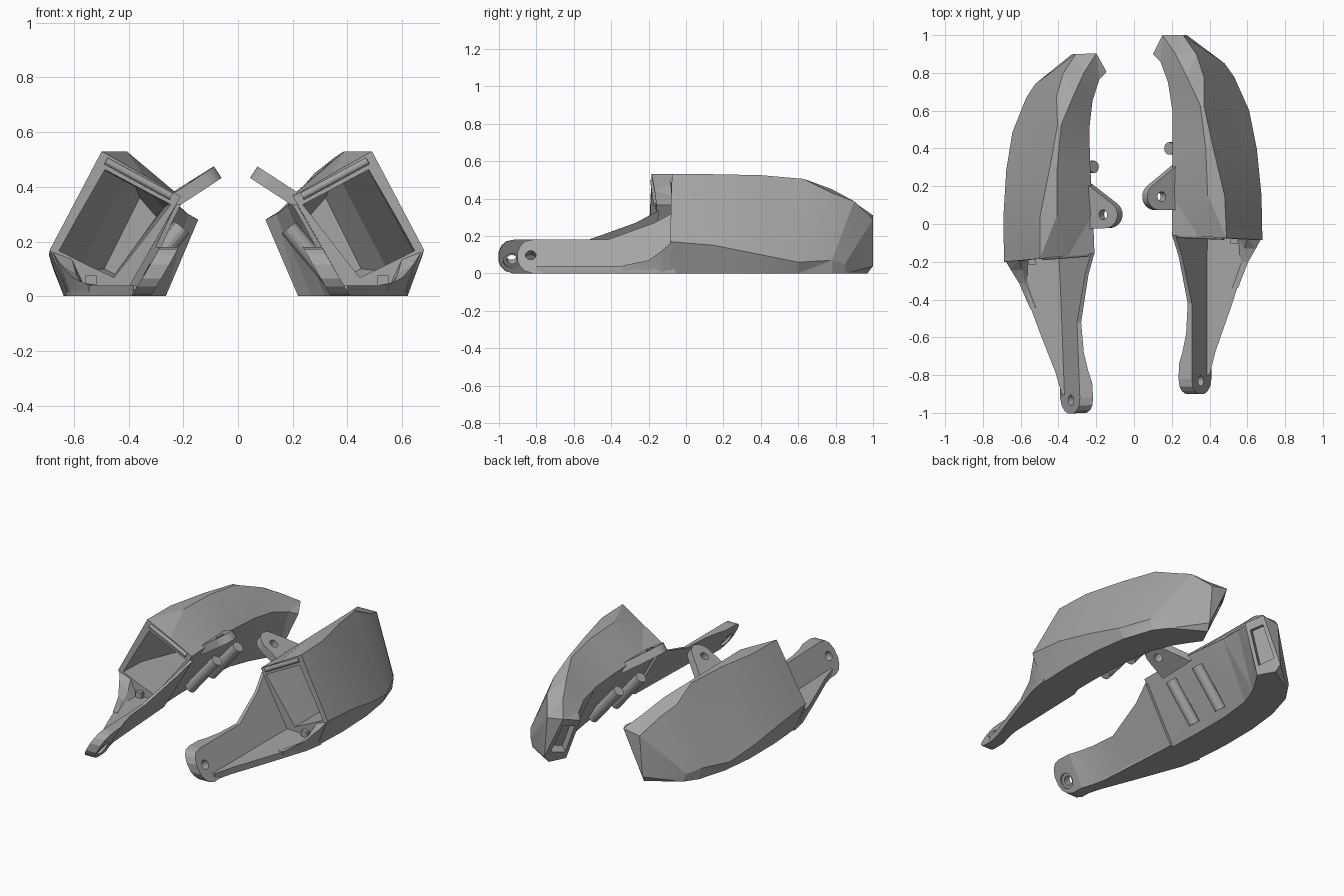
import bpy, bmesh, math
from mathutils import Vector, Matrix

cube = bpy.data.objects.get("Cube")
if cube:
    bpy.data.objects.remove(cube)

grey = bpy.data.materials.new("mid_grey")
grey.use_nodes = True
GREY = (0.38, 0.38, 0.38, 1)
grey.diffuse_color = GREY
grey.node_tree.nodes["Principled BSDF"].inputs["Base Color"].default_value = GREY

LEAN = math.tan(math.radians(30))   # slope shared by inner wall and arm
parts = []


def make(name, bm):
    """Turn a bmesh into a grey object with clean normals."""
    bmesh.ops.recalc_face_normals(bm, faces=bm.faces)
    mesh = bpy.data.meshes.new(name)
    bm.to_mesh(mesh)
    bm.free()
    mesh.materials.append(grey)
    obj = bpy.data.objects.new(name, mesh)
    bpy.context.collection.objects.link(obj)
    return obj


def loft(name, stations, split_end=None):
    """Skin matching point rings; split_end gives the faces of a creased last cap."""
    bm = bmesh.new()
    rings = [[bm.verts.new(p) for p in ring] for ring in stations]
    count = len(rings[0])
    for a, b in zip(rings, rings[1:]):
        for i in range(count):
            j = (i + 1) % count
            bm.faces.new((a[i], a[j], b[j], b[i]))
    bm.faces.new(rings[0])
    for cap in split_end or [range(count)]:
        bm.faces.new([rings[-1][i] for i in cap])
    bmesh.ops.triangulate(bm, faces=bm.faces)
    return make(name, bm)


def rod(name, start, end, radius, sides=24):
    """Cylinder between two points."""
    start, end = Vector(start), Vector(end)
    axis = end - start
    place = Matrix.Translation((start + end) / 2) @ axis.to_track_quat("Z", "Y").to_matrix().to_4x4()
    bm = bmesh.new()
    bmesh.ops.create_cone(bm, cap_ends=True, segments=sides, radius1=radius,
                          radius2=radius, depth=axis.length, matrix=place)
    return make(name, bm)


def cut(obj, cutters):
    """Subtract the cutters, then discard them."""
    for c in cutters:
        c.hide_render = True
        mod = obj.modifiers.new("cut", "BOOLEAN")
        mod.operation, mod.solver, mod.object = "DIFFERENCE", "EXACT", c
    graph = bpy.context.evaluated_depsgraph_get()
    mesh = bpy.data.meshes.new_from_object(obj.evaluated_get(graph))
    obj.modifiers.clear()
    obj.data = mesh
    for c in cutters:
        bpy.data.objects.remove(c)
    return obj


# Faceted shell, described by its long ridges from front to tip
inner_top = [(.2, -.06, .365), (.2, .15, .37), (.205, .4, .36), (.203, .6, .345),
             (.18, .75, .33), (.14, .86, .3), (.1, .9, .28)]
roof_inner = [(.34, -.065, .445), (.39, .15, .53), (.38, .4, .525), (.35, .63, .505),
              (.28, .78, .45), (.22, .9, .38), (.15, 1, .31)]
roof_outer = [(.49, -.075, .53), (.48, .15, .53), (.42, .4, .525), (.37, .63, .505),
              (.37, .78, .43), (.33, .9, .385), (.26, 1, .29)]
waist = [(.68, -.085, .17), (.675, .15, .15), (.65, .4, .1), (.61, .6, .06),
         (.53, .78, .07), (.48, .85, .05), (.28, 1, .04)]
base_outer = [(.61, -.085, 0), (.62, .15, 0), (.61, .4, 0), (.58, .6, 0),
              (.52, .78, 0), (.46, .86, 0), (.27, .97, 0)]
base_inner = [(.41, -.07, 0), (.41, .15, 0), (.4, .4, 0), (.37, .6, 0),
              (.32, .72, 0), (.27, .8, 0), (.22, .87, 0)]
shell = loft("shell", list(zip(inner_top, roof_inner, roof_outer, waist, base_outer, base_inner)),
             split_end=[(0, 1, 3, 4, 5), (1, 2, 3)])

# Tilted rectangular pocket, narrowing towards the back
pocket = loft("pocket_cutter", [
    [(x, y, z) for x, z in corners] for y, corners in (
        (-.2, [(.237, .335), (.48, .465), (.65, .17), (.445, .068)]),
        (.1, [(.237, .335), (.475, .46), (.64, .16), (.445, .068)]),
        (.6, [(.24, .325), (.36, .455), (.55, .09), (.42, .05)]),
        (.75, [(.25, .28), (.32, .36), (.45, .1), (.37, .06)]))])

# Slot in the tip, following the slanted end face
tip = [Vector(rail[-1]) for rail in (inner_top, roof_inner, waist, base_inner)]
centre = sum(tip, Vector()) / 4
normal = (tip[1] - tip[3]).cross(tip[0] - tip[2]).normalized()
if normal.x > 0:
    normal.negate()
opening = [centre + (p - centre) * 0.68 for p in tip]
slot = loft("slot_cutter", [[p + normal * d for p in opening] for d in (.04, -.05)])
parts.append(cut(shell, [pocket, slot]))

# Lip rod under the pocket's upper edge
parts.append(rod("lip_rod", (.235, -.06, .365), (.475, -.07, .495), .014, 12))

# Leaning arm with a rounded, thicker end
arm_sections = []
for y, low, high, thick in ((-.9, .065, .115, .07), (-.885, .035, .15, .07), (-.86, .012, .172, .07),
                            (-.82, 0, .18, .07), (-.74, 0, .18, .068), (-.68, 0, .18, .05),
                            (-.58, 0, .18, .03), (-.42, 0, .18, .022), (-.17, 0, .27, .018),
                            (-.05, 0, .335, .018)):
    face = .41 - LEAN * low
    top = .41 - LEAN * high
    arm_sections.append([(face, y, low), (top, y, high), (top - thick, y, high), (face - thick, y, low)])
arm = loft("arm", arm_sections)


def across_arm(near, far, radius):
    """Hole cutter square to the leaning arm; distances run outwards from its face."""
    hub = Vector((.35, -.83, .095))
    out = Vector((1, 0, LEAN)).normalized()
    return rod("hole_cutter", hub + out * near, hub + out * far, radius)


parts.append(cut(arm, [across_arm(-.2, .2, .028), across_arm(-.2, -.042, .045)]))

# Triangular floor beside the arm
plan = [(.37, -.8), (.4, -.8), (.43, -.68), (.5, -.48), (.56, -.3), (.6, -.18),
        (.62, -.06), (.39, -.06)]
parts.append(loft("floor", [[(x, y, z) for x, y in plan] for z in (0, .04)]))

# Flared rim joining the floor to the shell's waist
parts.append(loft("floor_rim", [
    [(.675, -.075, .17), (.61, -.075, 0), (.55, -.075, .03), (.6, -.075, .14)],
    [(.645, -.13, .12), (.606, -.13, 0), (.55, -.13, .03), (.585, -.13, .08)],
    [(.605, -.2, .07), (.59, -.2, 0), (.54, -.2, .03), (.57, -.2, .05)],
    [(.55, -.34, .042), (.545, -.34, 0), (.51, -.34, .02), (.52, -.34, .042)]]))

# Small catch on the floor
parts.append(loft("floor_catch", [[(x, y, z) for x, y in
                  ((.51, -.105), (.55, -.105), (.55, -.05), (.51, -.05))] for z in (.03, .075)]))

# Lug with a rounded nose and a hole, rising inwards from the shell
LUG_SLOPE = 0.65
lug_normal = Vector((LUG_SLOPE, 0, 1)).normalized()
nose = [(.125 + .068 * math.cos(a), .145 + .072 * math.sin(a))
        for a in (math.radians(270 - 14 * k) for k in range(11))]
lug_plan = [(.235, .073)] + nose + [(.225, .32)]
lug = loft("lug", [[Vector((x, y, .4 + (.14 - x) * LUG_SLOPE)) + lug_normal * side for x, y in lug_plan]
                   for side in (-.025, .025)])
lug_hub = Vector((.133, .145, .405))
parts.append(cut(lug, [rod("lug_cutter", lug_hub - lug_normal * .2, lug_hub + lug_normal * .2, .026)]))

# Two ribs down the inner wall
for label, y in (("front", .18), ("back", .4)):
    parts.append(rod(label + "_rib", (.185, y, .25), (.365, y, .035), .033, 16))

# Mirror every part to the other side, which sits further forward and slightly turned
pivot = Matrix.Translation((0, -.4, 0))
turn = pivot @ Matrix.Rotation(.0375, 4, "Z") @ pivot.inverted()
other_side = turn @ Matrix.Translation((0, -.09, 0)) @ Matrix.Scale(-1, 4, (1, 0, 0))
for obj in list(parts):
    twin = bpy.data.objects.new("right_" + obj.name, obj.data.copy())
    twin.data.transform(other_side)
    twin.data.flip_normals()
    bpy.context.collection.objects.link(twin)
    obj.name = "left_" + obj.name
    parts.append(twin)

# Smooth the gentle curves, keep the facets crisp
bpy.ops.object.select_all(action="DESELECT")
for obj in parts:
    obj.select_set(True)
bpy.context.view_layer.objects.active = parts[0]
bpy.ops.object.shade_smooth_by_angle(angle=math.radians(10))
